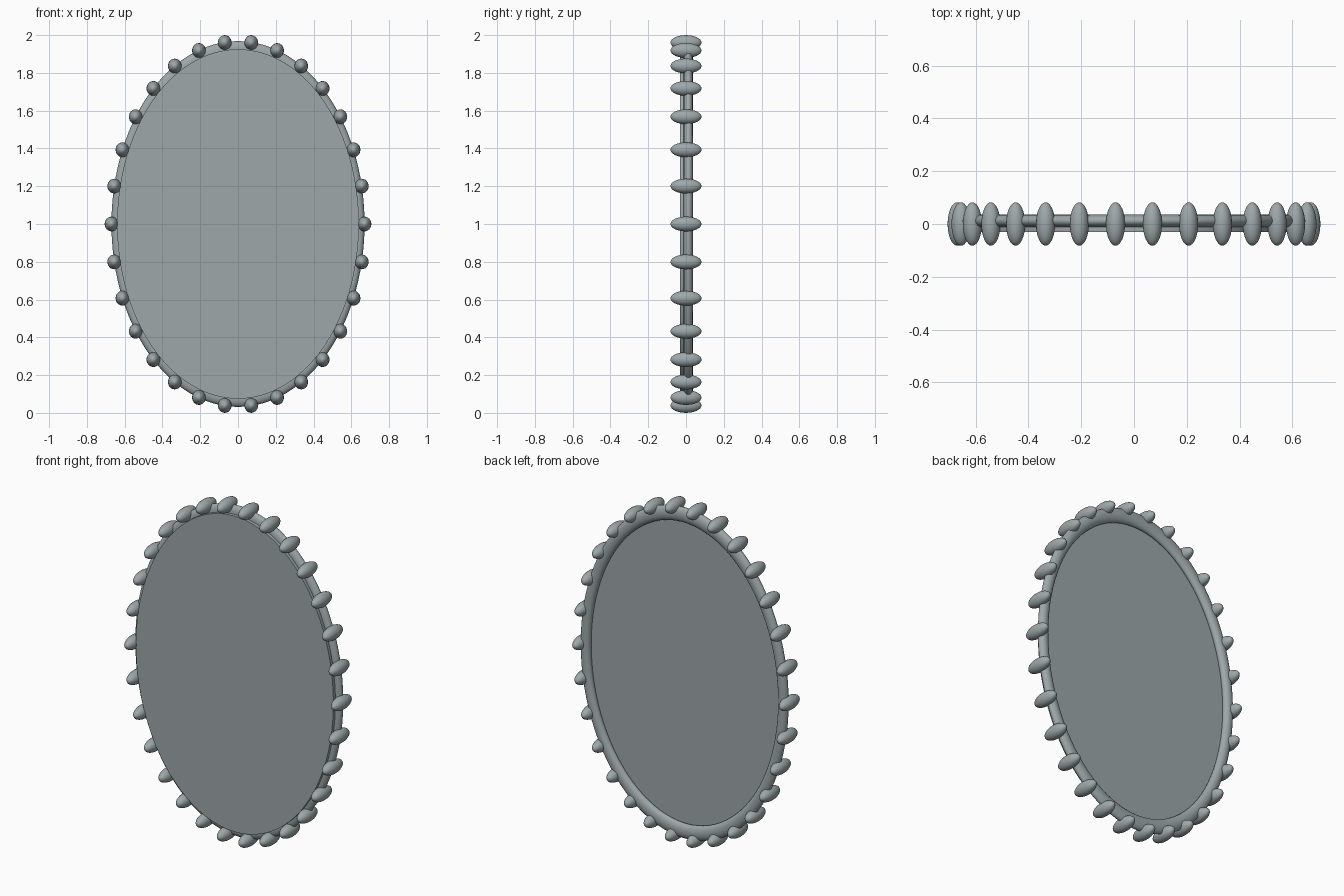
import bpy
import math

cube = bpy.data.objects.get("Cube")
if cube:
    bpy.data.objects.remove(cube, do_unlink=True)

CENTRE_Z = 1.0
RX, RZ = 0.64, 0.925       # oval running through the middle of the rim
BEADS = 30


def make_material(name, colour):
    mat = bpy.data.materials.new(name)
    mat.use_nodes = True
    mat.diffuse_color = colour
    mat.node_tree.nodes["Principled BSDF"].inputs["Base Color"].default_value = colour
    return mat


grey = make_material("cool grey", (0.34, 0.39, 0.40, 1))


def finish(name, scale):
    obj = bpy.context.object
    obj.name = name
    obj.scale = scale
    bpy.ops.object.transform_apply(location=False, rotation=True, scale=True)
    bpy.ops.object.shade_smooth_by_angle(angle=math.radians(40))
    obj.data.materials.append(grey)
    return obj


UPRIGHT = (math.pi / 2, 0, 0)

# Oval rim behind the panel, stretched to match the oval
bpy.ops.mesh.primitive_torus_add(major_segments=96, minor_segments=16,
                                 major_radius=RX, minor_radius=0.03,
                                 location=(0, 0.012, CENTRE_Z), rotation=UPRIGHT)
finish("oval_rim", (1, RZ / RX, 0.8))

# Flat panel set into the front of the rim
bpy.ops.mesh.primitive_cylinder_add(vertices=96, radius=1, depth=1,
                                    location=(0, -0.016, CENTRE_Z), rotation=UPRIGHT)
finish("oval_panel", (RX, RZ, 0.03))

# Long beads spaced round the rim, sharing one mesh
bead_mesh = None
for i in range(BEADS):
    a = 2 * math.pi * i / BEADS
    place = (0.67 * math.cos(a), 0, CENTRE_Z + 0.966 * math.sin(a))
    if bead_mesh is None:
        bpy.ops.mesh.primitive_uv_sphere_add(segments=24, ring_count=16, radius=1,
                                             location=place, rotation=UPRIGHT)
        bead_mesh = finish("rim_bead", (0.036, 0.039, 0.082)).data
    else:
        bead = bpy.data.objects.new("rim_bead", bead_mesh)
        bead.location = place
        bpy.context.collection.objects.link(bead)
